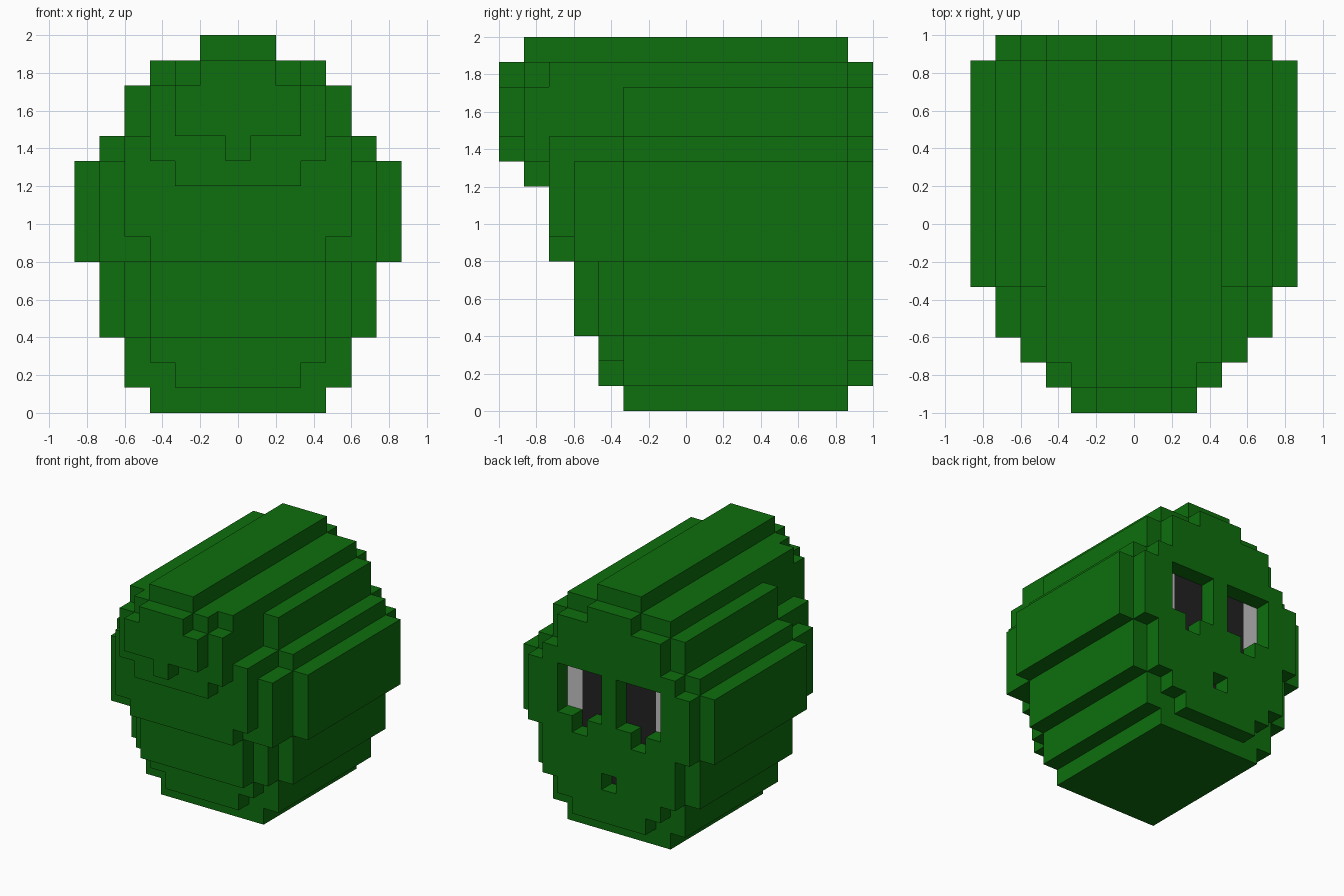
import bpy, bmesh, math
from mathutils import Vector

cube = bpy.data.objects.get("Cube")
if cube:
    bpy.data.objects.remove(cube, do_unlink=True)

U = 2 / 15  # edge of one block


def material(name, rgb):
    m = bpy.data.materials.new(name)
    m.use_nodes = True
    colour = (*rgb, 1)
    m.diffuse_color = colour
    m.node_tree.nodes["Principled BSDF"].inputs["Base Color"].default_value = colour
    return m


GREEN, BLACK, WHITE = 0, 1, 2
materials = [material("green", (0.0044, 0.156, 0.0044)),
             material("black", (0.016, 0.016, 0.016)),
             material("white", (0.55, 0.55, 0.55))]

# Slabs per depth layer: (half width in blocks past the centre one, bottom row, top row)
core = [(3, 0, 1), (4, 1, 3), (5, 3, 6), (6, 6, 10), (5, 10, 11), (4, 11, 13), (3, 13, 14), (1, 14, 15)]
front_layers = {
    5: core,
    4: [(2, 1, 2), (3, 2, 3), (4, 3, 6)],
    3: [(3, 3, 6), (5, 6, 10)],
    2: [(3, 6, 7), (4, 7, 11), (3, 13, 14)],
    1: [(2, 9, 10), (3, 10, 13), (2, 13, 14), (1, 14, 15)],
    0: [(0, 10, 11), (2, 11, 13), (1, 13, 14)],
}
face_plate = [(2, 1, 2), (3, 2, 3), (4, 3, 6), (5, 6, 10), (4, 10, 11), (3, 11, 13), (1, 13, 14)]

solid = set()


def fill(slabs, y0, y1):
    for w, z0, z1 in slabs:
        solid.update((x, y, z) for x in range(-w, w + 1)
                     for y in range(y0, y1) for z in range(z0, z1))


# Stepped body, each layer running back from its own depth
for start, slabs in front_layers.items():
    fill(slabs, start, 14)
fill(face_plate, 14, 15)

# Eye and mouth recesses, one block deep in the face plate
recess = {(0, 3): BLACK}
for side in (-1, 1):
    for z in range(7, 10):
        recess[(side, z)] = BLACK
        recess[(2 * side, z)] = BLACK
        recess[(3 * side, z)] = WHITE
    recess[(2 * side, 6)] = BLACK
solid -= {(x, 14, z) for x, z in recess}

# Outer skin of the blocks
bm = bmesh.new()
points = {}


def point(p):
    if p not in points:
        points[p] = bm.verts.new((p[0] * U, p[1] * U - 1, p[2] * U))
    return points[p]


for block in sorted(solid):
    for axis in range(3):
        for sign in (-1, 1):
            near = list(block)
            near[axis] += sign
            if tuple(near) in solid:
                continue
            u, v = (axis + 1) % 3, (axis + 2) % 3
            corners = []
            for a, b in ((0, 0), (1, 0), (1, 1), (0, 1)):
                c = list(block)
                c[axis] += sign > 0
                c[u] += a
                c[v] += b
                corners.append(point((c[0] - 0.5, c[1], c[2])))
            face = bm.faces.new(corners if sign > 0 else corners[::-1])
            # Colour only the back wall of each recess
            if axis == 1 and sign > 0 and block[1] == 13:
                face.material_index = recess.get((block[0], block[2]), GREEN)

# Merge coplanar squares into large flat faces
bmesh.ops.dissolve_limit(bm, angle_limit=math.radians(1), verts=bm.verts[:],
                         edges=bm.edges[:], delimit={'MATERIAL'})
mesh = bpy.data.meshes.new("blocky_head")
bm.to_mesh(mesh)
bm.free()
for m in materials:
    mesh.materials.append(m)
head = bpy.data.objects.new("blocky_head", mesh)
bpy.context.collection.objects.link(head)
